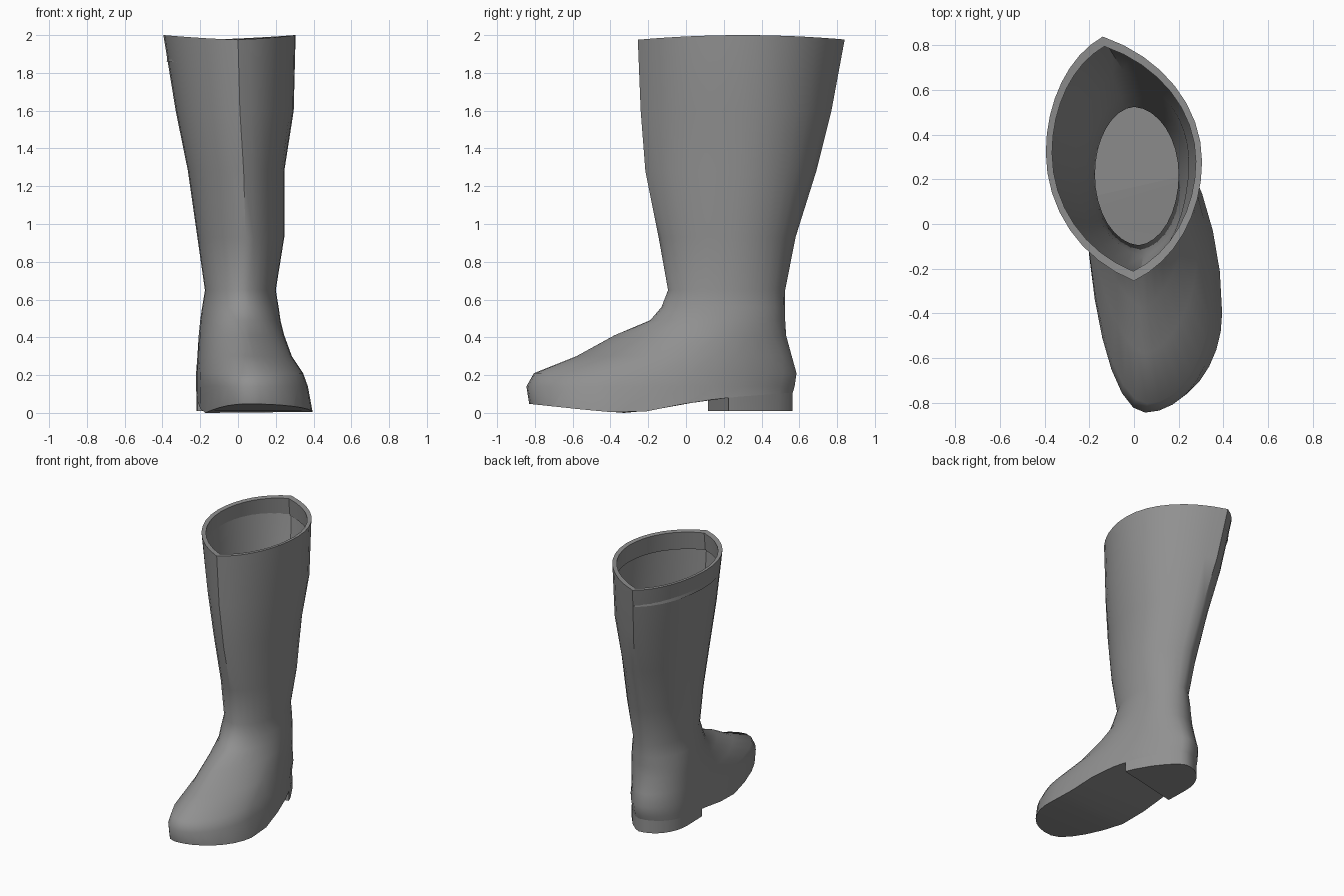
import bpy, bmesh
from math import sin, cos, pi, radians
from mathutils import Vector

cube = bpy.data.objects.get("Cube")
if cube:
    bpy.data.objects.remove(cube, do_unlink=True)

STEPS = 8          # segments per quarter of a cross-section
HEEL_BASE = 0.01

# Cross-sections from the rim to the sole. Each row holds:
# height, front x y, left x y, back x y, right x y, cusp, front power, back power
SECTIONS = [
    (2.0, 0, -.255, .305, .28, -.14, .84, -.395, .32, .38, 1, 1),
    (1.6, .01, -.24, .295, .3, -.1, .77, -.33, .3, .35, 1, 1),
    (1.28, .03, -.215, .245, .28, -.05, .69, -.265, .27, .3, 1, 1),
    (.93, .04, -.145, .245, .25, -.02, .58, -.215, .25, .2, 1, 1),
    (.65, .02, -.095, .2, .22, 0, .525, -.175, .22, .05, 1, 1),
    (.56, .02, -.13, .215, .2, 0, .525, -.19, .24, 0, 1, 1),
    (.49, .03, -.19, .225, .18, 0, .525, -.2, .25, 0, 1.2, 1),
    (.41, .04, -.38, .245, .1, 0, .53, -.208, .27, 0, 1.4, 1),
    (.3, .05, -.58, .285, -.1, 0, .56, -.215, .28, 0, 1.2, 1.2),
    (.21, .06, -.805, .345, -.32, 0, .585, -.222, .3, 0, 1, 1.3),
    (.14, .05, -.845, .37, -.38, 0, .575, -.222, .3, 0, 1, 1.4),
    (0, .05, -.83, .395, -.4, 0, .565, -.22, .3, 0, 1, 1.4),
]

# Sole height along the foot: toe spring, ball, arch, heel seat
SOLE = [(-.85, .05), (-.55, .018), (-.35, 0), (-.25, 0), (0, .05), (.2, .08), (.6, .11)]


def sole_height(y):
    for (y0, z0), (y1, z1) in zip(SOLE, SOLE[1:]):
        if y <= y1:
            return z0 + (z1 - z0) * (y - y0) / (y1 - y0)
    return SOLE[-1][1]


def quarter(tip, side, cusp, power):
    """Arc from a front or back tip to the widest point of a side."""
    points = []
    for i in range(STEPS + 1):
        t = cusp + (pi / 2 - cusp) * i / STEPS
        s = max(0, (sin(t) - sin(cusp)) / (1 - sin(cusp))) ** power
        c = cos(t) / cos(cusp)
        points.append((tip[0] + (side[0] - tip[0]) * s, side[1] + (tip[1] - side[1]) * c))
    return points


def outline(section):
    z, fx, fy, lx, ly, bx, by, rx, ry, cusp, front_power, back_power = section
    front, left, back, right = (fx, fy), (lx, ly), (bx, by), (rx, ry)
    return (quarter(front, left, cusp, front_power)[:-1]
            + quarter(back, left, cusp, back_power)[:0:-1]
            + quarter(back, right, cusp, 1)[:-1]
            + quarter(front, right, cusp, front_power)[:0:-1])


def rim_height(y):
    return 2 - .08 * (y - .3) ** 2


bm = bmesh.new()


def add_ring(points):
    return [bm.verts.new(p) for p in points]


def bridge(a, b):
    for i in range(len(a)):
        j = (i + 1) % len(a)
        bm.faces.new((a[i], a[j], b[j], b[i]))


# Rim lip folded into the shaft
top = outline(SECTIONS[0])
middle = Vector((-.045, .29))


def inner_ring(scale, drop):
    flat = [middle + (Vector(p) - middle) * scale for p in top]
    return add_ring([(p.x, p.y, rim_height(p.y) - drop) for p in flat])


rings = [inner_ring(.95, .14), inner_ring(.92, .006)]

# Shaft and foot
for section in SECTIONS:
    points = outline(section)
    if section is SECTIONS[0]:
        rings.append(add_ring([(x, y, rim_height(y)) for x, y in points]))
    elif section is SECTIONS[-1]:
        rings.append(add_ring([(x, y, sole_height(y)) for x, y in points]))
    else:
        rings.append(add_ring([(x, y, section[0]) for x, y in points]))
for a, b in zip(rings, rings[1:]):
    bridge(a, b)

# Sole, sliced across so that it follows the arch
bm.faces.new(rings[-1])


def sole_faces():
    return [f for f in bm.faces
            if all(abs(v.co.z - sole_height(v.co.y)) < .015 for v in f.verts)]


def slice_sole(point, normal):
    faces = sole_faces()
    edges = {e for f in faces for e in f.edges}
    verts = {v for f in faces for v in f.verts}
    bmesh.ops.bisect_plane(bm, geom=faces + list(edges) + list(verts), dist=.0001,
                           plane_co=point, plane_no=normal)


for y in (-.7, -.55, -.35, -.25, -.1, 0):
    slice_sole(Vector((0, y, 0)), Vector((0, 1, 0)))

# Heel block, pushed down behind a slanted breast line
breast = Vector((0, .165, 0))
backward = Vector((-.22, .97, 0)).normalized()
slice_sole(breast, backward)
heel = [f for f in sole_faces() if (f.calc_center_median() - breast).dot(backward) > 0]
pushed = bmesh.ops.extrude_face_region(bm, geom=heel)
for item in pushed["geom"]:
    if isinstance(item, bmesh.types.BMVert):
        item.co.z = HEEL_BASE

bmesh.ops.recalc_face_normals(bm, faces=bm.faces[:])
mesh = bpy.data.meshes.new("boot")
bm.to_mesh(mesh)
bm.free()
boot = bpy.data.objects.new("boot", mesh)
bpy.context.collection.objects.link(boot)

# Plain grey
grey = bpy.data.materials.new("grey")
grey.use_nodes = True
colour = (.28, .28, .28, 1)
grey.diffuse_color = colour
grey.node_tree.nodes["Principled BSDF"].inputs["Base Color"].default_value = colour
mesh.materials.append(grey)

bpy.ops.object.select_all(action="DESELECT")
boot.select_set(True)
bpy.context.view_layer.objects.active = boot
bpy.ops.object.shade_smooth_by_angle(angle=radians(50))
